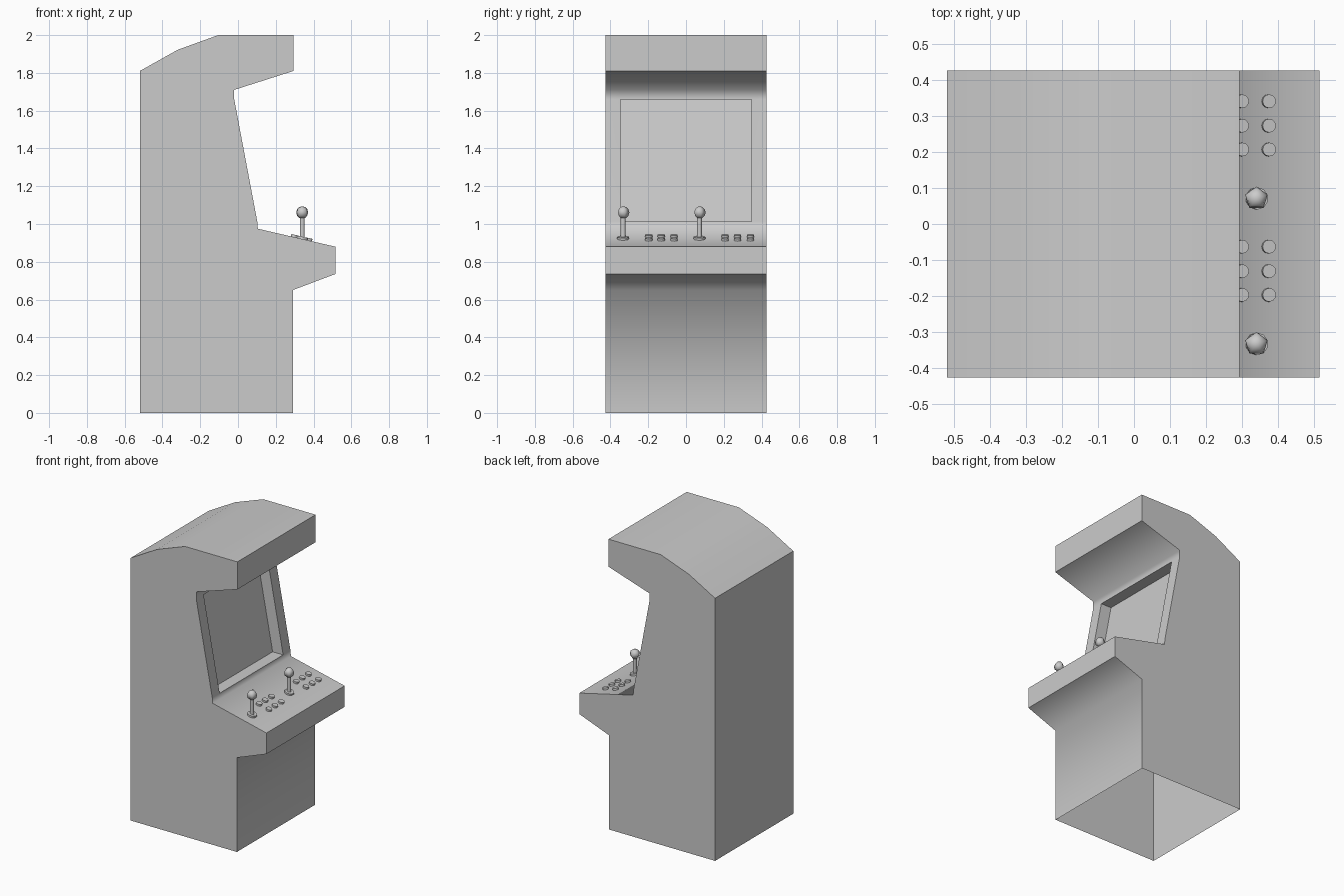
import bpy, bmesh, math
from mathutils import Matrix, Vector

if "Cube" in bpy.data.objects:
    bpy.data.objects.remove(bpy.data.objects["Cube"])

PROFILE = [(-.52, 0), (.29, 0), (.29, .65), (.515, .735), (.515, .88), (.105, .975),
           (.102, 1.013), (-.02, 1.66), (-.02, 1.71), (.293, 1.81), (.293, 2),
           (-.105, 2), (-.32, 1.922), (-.52, 1.81)]
YS = [-.426, -.346, .346, .426]
SHARP = {0, 1, 3, 4, 9, 10, 13}
SCREEN = 6            # profile segment holding the recessed screen
DEPTH = .08
TILT = math.atan2(.095, .41)


def finish(bm, name, smooth=None):
    bmesh.ops.recalc_face_normals(bm, faces=bm.faces)
    me = bpy.data.meshes.new(name)
    bm.to_mesh(me)
    bm.free()
    ob = bpy.data.objects.new(name, me)
    bpy.context.collection.objects.link(ob)
    if smooth:
        bpy.context.view_layer.objects.active = ob
        ob.select_set(True)
        bpy.ops.object.shade_smooth_by_angle(angle=math.radians(smooth))
        ob.select_set(False)
    return ob


# Cabinet shell: extruded side profile, open underneath, with a recessed screen
bm = bmesh.new()
cols = [[bm.verts.new((x, y, z)) for x, z in PROFILE] for y in YS]
n = len(PROFILE)
for i in range(1, n):
    j = (i + 1) % n
    for c in range(3):
        if not (i == SCREEN and c == 1):
            f = bm.faces.new((cols[c][i], cols[c + 1][i], cols[c + 1][j], cols[c][j]))
            f.smooth = True
caps = [bm.faces.new(cols[0]), bm.faces.new(cols[3])]
rim = [cols[1][6], cols[2][6], cols[2][7], cols[1][7]]
inner = [bm.verts.new(v.co - Vector((DEPTH, 0, 0))) for v in rim]
recess = [bm.faces.new((rim[k], rim[k - 1], inner[k - 1], inner[k])) for k in range(4)]
recess.append(bm.faces.new(inner))
for f in caps + recess:
    for e in f.edges:
        e.smooth = False
for i in SHARP:
    for c in range(3):
        e = bm.edges.get((cols[c][i], cols[c + 1][i]))
        if e:
            e.smooth = False
finish(bm, "cabinet")


# Control panel parts
def panel_z(x):
    return .975 - (x - .105) * .095 / .41


def disc(bm, x, y, r, h, sides):
    m = Matrix.Translation((x, y, panel_z(x))) @ Matrix.Rotation(TILT, 4, 'Y')
    bmesh.ops.create_cone(bm, cap_ends=True, segments=sides, radius1=r, radius2=r,
                          depth=2 * h, matrix=m)


for label, y0 in (("left", -.333), ("right", .071)):
    # Joystick: base plate, shaft and five-sided ball
    x = .34
    bm = bmesh.new()
    disc(bm, x, y0, .031, .012, 10)
    bmesh.ops.create_cone(bm, cap_ends=True, segments=8, radius1=.013, radius2=.013,
                          depth=.13, matrix=Matrix.Translation((x, y0, .98)))
    bmesh.ops.create_uvsphere(bm, u_segments=5, v_segments=6, radius=.033,
                              matrix=Matrix.Translation((x, y0, 1.061)))
    finish(bm, label + "_joystick", 75)

    # Two rows of three buttons
    bm = bmesh.new()
    for bx in (.298, .373):
        for dy in (.136, .202, .27):
            disc(bm, bx, y0 + dy, .019, .013, 12)
    finish(bm, label + "_buttons", 40)
